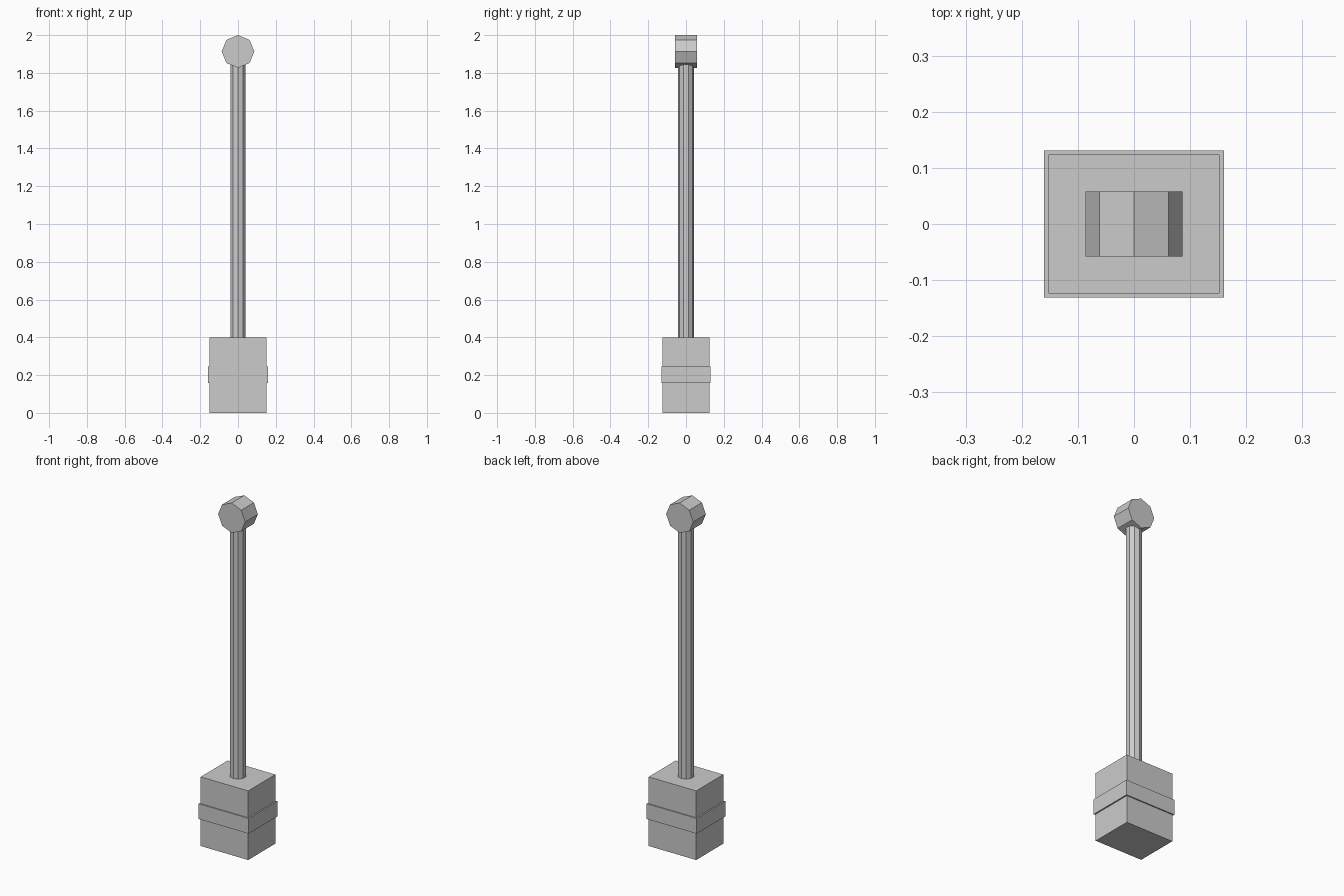
import bpy
import math

if "Cube" in bpy.data.objects:
    bpy.data.objects.remove(bpy.data.objects["Cube"], do_unlink=True)

grey = bpy.data.materials.new("plain grey")
grey.use_nodes = True
colour = (0.6, 0.6, 0.6, 1)
grey.diffuse_color = colour
grey.node_tree.nodes["Principled BSDF"].inputs["Base Color"].default_value = colour


def finish(name):
    obj = bpy.context.object
    obj.name = name
    obj.data.materials.append(grey)
    return obj


def block(name, width, depth, bottom, top):
    bpy.ops.mesh.primitive_cube_add(size=1, location=(0, 0, (bottom + top) / 2))
    bpy.context.object.scale = (width, depth, top - bottom)
    bpy.ops.object.transform_apply(location=False, rotation=False, scale=True)
    return finish(name)


def rod(name, sides, radius, length, z, tilt=0):
    bpy.ops.mesh.primitive_cylinder_add(
        vertices=sides, radius=radius, depth=length,
        location=(0, 0, z), rotation=(tilt, 0, 0))
    return finish(name)


# Base housing with a raised band around its middle
block("base_block", 0.304, 0.248, 0, 0.4)
block("base_band", 0.32, 0.262, 0.157, 0.245)

# Ten-sided shaft from the base into the knob
rod("lever_shaft", 10, 0.043, 1.46, 1.12)

# Eight-sided knob lying front to back across the top
rod("lever_knob", 8, 0.0865, 0.116, 1.9135, tilt=math.pi / 2)
